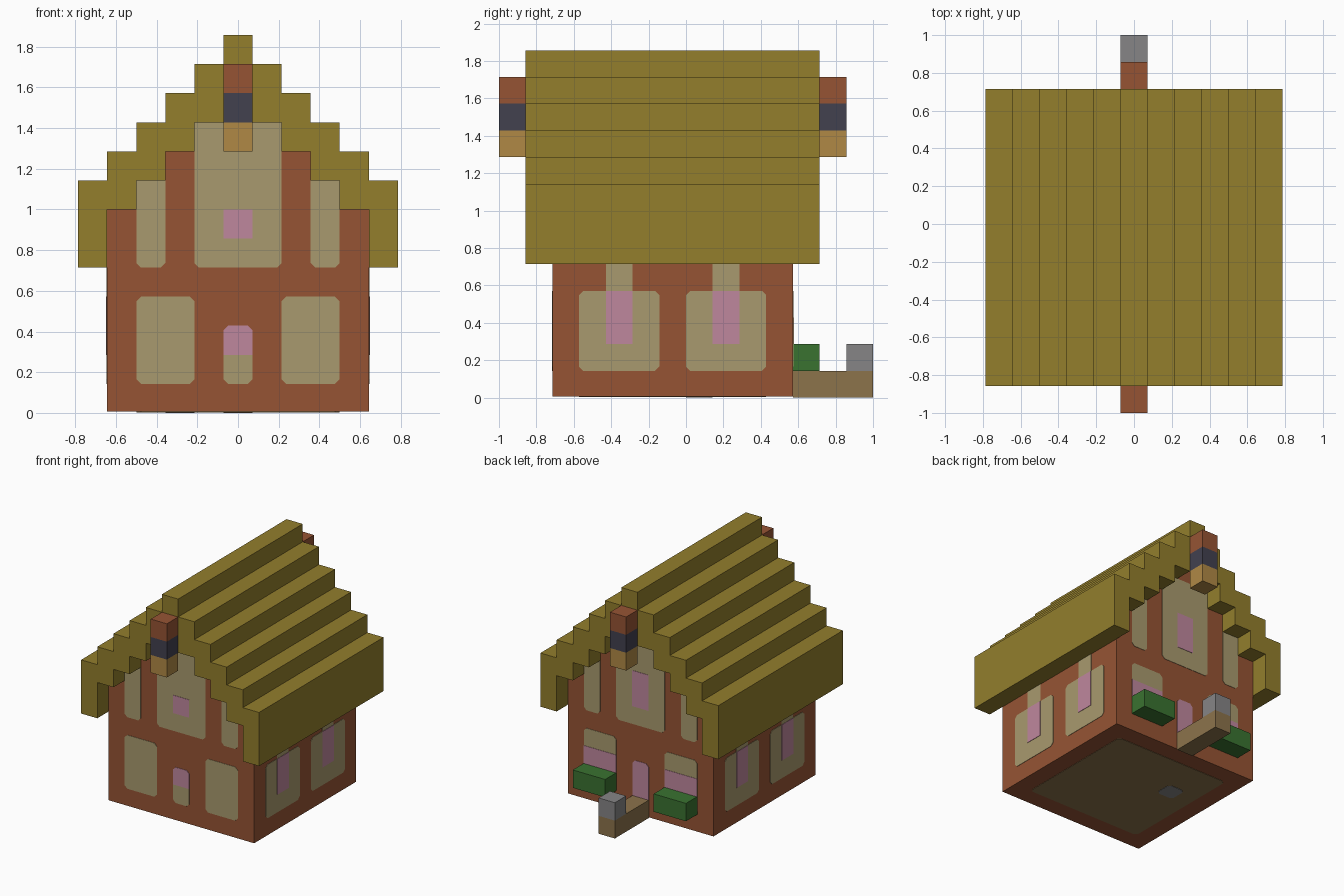
import bpy
import bmesh
from mathutils import Matrix, Vector

U = 1 / 7        # one block
LAYER = 0.02     # thickness of a painted plate, in blocks
CUT = 0.16       # clipped window corner, in blocks

if "Cube" in bpy.data.objects:
    bpy.data.objects.remove(bpy.data.objects["Cube"])


def material(name, hex_code):
    channels = [int(hex_code[i:i + 2], 16) / 255 for i in (0, 2, 4)]
    color = [c / 12.92 if c <= 0.04045 else ((c + 0.055) / 1.055) ** 2.4 for c in channels] + [1]
    mat = bpy.data.materials.new(name)
    mat.use_nodes = True
    mat.diffuse_color = color
    mat.node_tree.nodes["Principled BSDF"].inputs["Base Color"].default_value = color
    return mat


BRICK = material("brick red", "965434")
CREAM = material("cream", "A99A6E")
PINK = material("pink", "BF879D")
THATCH = material("thatch olive", "937E2C")
TAN = material("tan", "B08945")
NAVY = material("dark navy", "42414F")
GREEN = material("hedge green", "3A7230")
STONE = material("stone grey", "868586")
EARTH = material("path brown", "8C734B")


def prism(name, mat, outline, depth, frame):
    """Extrude a flat outline along the third axis of the frame."""
    bm = bmesh.new()
    base = bm.faces.new([bm.verts.new((a, b, 0)) for a, b in outline])
    top = bmesh.ops.extrude_face_region(bm, geom=[base])["geom"]
    moved = [v for v in top if isinstance(v, bmesh.types.BMVert)]
    bmesh.ops.translate(bm, verts=moved, vec=(0, 0, depth))
    bm.transform(Matrix.Scale(U, 4) @ frame)
    bmesh.ops.recalc_face_normals(bm, faces=bm.faces)
    mesh = bpy.data.meshes.new(name)
    bm.to_mesh(mesh)
    bm.free()
    mesh.materials.append(mat)
    obj = bpy.data.objects.new(name, mesh)
    bpy.context.collection.objects.link(obj)
    return obj


def frame(a, b, out, origin):
    m = Matrix((a, b, out)).transposed().to_4x4()
    m.translation = Vector(origin)
    return m


X, Y, Z = Vector((1, 0, 0)), Vector((0, 1, 0)), Vector((0, 0, 1))
FRONT = frame(X, Z, -Y, (0, -5, 0))
BACK = frame(-X, Z, Y, (0, 4, 0))
LEFT = frame(Y, Z, X, (4.5, -0.5, 0))
RIGHT = frame(-Y, Z, -X, (-4.5, -0.5, 0))
UNDER = frame(X, -Y, -Z, (0, -0.5, 2 * LAYER))
FLAT = frame(X, Y, Z, (0, 0, 0))


def box(name, mat, x, y, z):
    outline = [(x[0], y[0]), (x[1], y[0]), (x[1], y[1]), (x[0], y[1])]
    return prism(name, mat, outline, z[1] - z[0], FLAT @ Matrix.Translation((0, 0, z[0])))


def panel(name, mat, wall, a, b, clipped="", layer=1):
    """Thin painted plate; clipped may hold t and b for top and bottom corners."""
    (a0, a1), (b0, b1) = a, b
    low = CUT if "b" in clipped else 0
    high = CUT if "t" in clipped else 0
    outline = []
    for corner, c in (((a0, b0), low), ((a1, b0), low), ((a1, b1), high), ((a0, b1), high)):
        sa = 1 if corner[0] == a0 else -1
        sb = 1 if corner[1] == b0 else -1
        if c == 0:
            outline.append(corner)
            continue
        pair = [(corner[0], corner[1] + sb * c), (corner[0] + sa * c, corner[1])]
        outline += pair if sa == sb else pair[::-1]
    return prism(name, mat, outline, LAYER * layer, wall)


def steps(reach, height):
    """Stair outline from left to right, one block per column."""
    points = []
    for i in range(-reach, reach + 1):
        points += [(i - 0.5, height(abs(i))), (i + 0.5, height(abs(i)))]
    return points


# House body with stepped gables, and the stepped thatch band over it
lift = 2 * LAYER
walls = [(-4.5, lift)] + steps(4, lambda i: 11 - i) + [(4.5, lift)]
prism("house_walls", BRICK, walls, 9, frame(X, Z, -Y, (0, 4, 0)))
thatch = steps(5, lambda i: 13 - i) + steps(5, lambda i: 5 if i == 5 else 11 - i)[::-1]
prism("stepped_roof", THATCH, thatch, 11, frame(X, Z, -Y, (0, 5, 0)))

# Gable ornaments
for label, y in (("front", -7), ("back", 5)):
    for part, mat, z in (("base", TAN, 9), ("band", NAVY, 10), ("cap", BRICK, 11)):
        box(f"{label}_gable_{part}", mat, (-0.5, 0.5), (y, y + 1), (z, z + 1))

# Windows shared by both gable walls
for label, wall in (("front", FRONT), ("back", BACK)):
    panel(f"{label}_gable_window", CREAM, wall, (-1.5, 1.5), (5, 10), "b")
    for side, s in (("a", -1), ("b", 1)):
        columns = tuple(sorted((s * 1.5, s * 3.5)))
        narrow = tuple(sorted((s * 2.5, s * 3.5)))
        panel(f"{label}_lower_window_{side}", CREAM, wall, columns, (1, 4), "tb")
        panel(f"{label}_upper_window_{side}", CREAM, wall, narrow, (5, 8), "b")
        if wall is BACK:
            panel(f"back_flowers_{side}", PINK, wall, columns, (2, 3), layer=2)
            box(f"hedge_{side}", GREEN, columns, (4, 5), (1, 2))

# Pink panes and doors
panel("front_gable_pane", PINK, FRONT, (-0.5, 0.5), (6, 7), layer=2)
panel("back_gable_pane", PINK, BACK, (-0.5, 0.5), (6, 8), layer=2)
panel("front_door_lower", CREAM, FRONT, (-0.5, 0.5), (1, 2), "b")
panel("front_door_upper", PINK, FRONT, (-0.5, 0.5), (2, 3), "t")
panel("back_door", PINK, BACK, (-0.5, 0.5), (1, 3), "t")

# Side windows
for label, wall in (("left", LEFT), ("right", RIGHT)):
    for side, c in (("a", -2), ("b", 2)):
        middle = (c - 0.5, c + 0.5)
        panel(f"{label}_window_{side}", CREAM, wall, (c - 1.5, c + 1.5), (1, 4), "tb")
        panel(f"{label}_window_top_{side}", CREAM, wall, middle, (4, 5))
        panel(f"{label}_pane_{side}", PINK, wall, middle, (2, 4), layer=2)

# Back path with its stone post
box("back_path", EARTH, (-0.5, 0.5), (4, 7), (0, 1))
box("stone_post", STONE, (-0.5, 0.5), (6, 7), (1, 2))

# Underside of the floor
panel("floor_underside", EARTH, UNDER, (-3.5, 3.5), (-3.5, 3.5), "tb")
panel("floor_stone", STONE, UNDER, (-2.5, -1.5), (-1.5, -0.5), "tb", layer=2)
